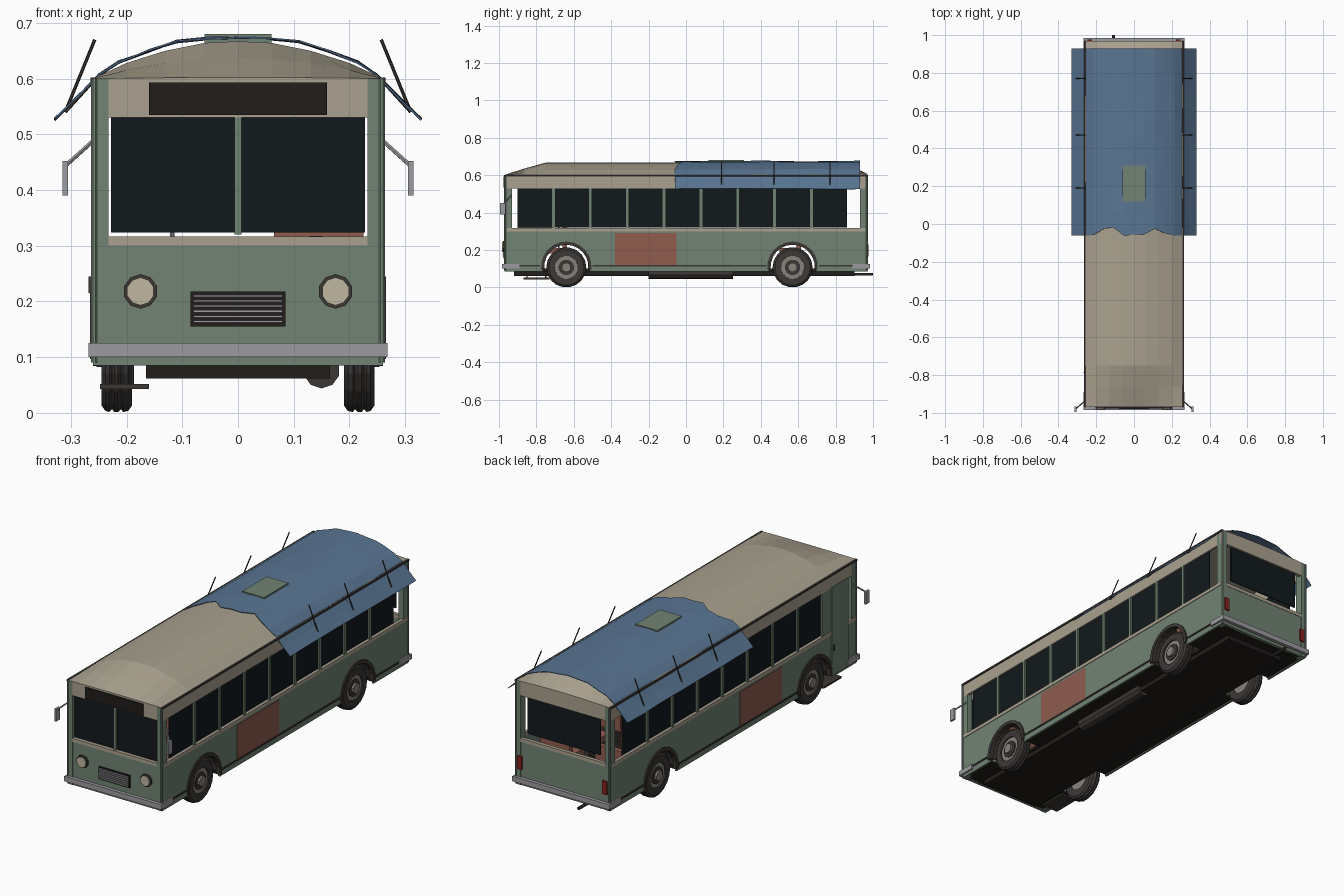
import bpy, bmesh, math, random
from mathutils import Vector

if "Cube" in bpy.data.objects:
    bpy.data.objects.remove(bpy.data.objects["Cube"])
random.seed(4)

def mat(name, r, g, b):
    m = bpy.data.materials.new(name)
    m.diffuse_color = tuple((c / 255) ** 2.2 for c in (r, g, b)) + (1,)
    m.use_nodes = True
    m.node_tree.nodes["Principled BSDF"].inputs["Base Color"].default_value = m.diffuse_color
    return m

GREEN = mat("green_paint", 112, 130, 114)
CREAM = mat("cream_paint", 168, 160, 142)
BLUE = mat("blue_cloth", 90, 117, 146)
GLASS = mat("dark_glass", 25, 31, 34)
DARK = mat("dark_metal", 62, 58, 55)
BLACK = mat("underbody", 38, 35, 33)
TYRE = mat("rubber", 62, 59, 57)
STEEL = mat("steel", 155, 155, 160)
HUB = mat("hub_grey", 135, 130, 122)
RUST = mat("red_primer", 142, 92, 80)
RED = mat("red_lens", 135, 40, 35)
LAMP = mat("lamp_lens", 190, 182, 160)

def make(name, verts, faces, m):
    me = bpy.data.meshes.new(name)
    bm = bmesh.new()
    vs = [bm.verts.new(v) for v in verts]
    for f in faces:
        bm.faces.new([vs[i] for i in f])
    bmesh.ops.recalc_face_normals(bm, faces=bm.faces)
    bm.to_mesh(me)
    bm.free()
    me.materials.append(m)
    o = bpy.data.objects.new(name, me)
    bpy.context.collection.objects.link(o)
    return o

def box(name, x0, x1, y0, y1, z0, z1, m):
    v = [(x, y, z) for x in (x0, x1) for y in (y0, y1) for z in (z0, z1)]
    f = [(0, 1, 3, 2), (4, 6, 7, 5), (0, 4, 5, 1), (2, 3, 7, 6), (0, 2, 6, 4), (1, 5, 7, 3)]
    return make(name, v, f, m)

def side_prism(name, pts, x0, x1, m):
    # extrude a (y, z) outline along x
    n = len(pts)
    v = [(x, y, z) for x in (x0, x1) for y, z in pts]
    f = [tuple(range(n)), tuple(range(n, 2 * n))]
    f += [(i, (i + 1) % n, n + (i + 1) % n, n + i) for i in range(n)]
    return make(name, v, f, m)

def rod(name, a, b, r, m, sides=8):
    a, b = Vector(a), Vector(b)
    q = (b - a).to_track_quat('Z', 'Y')
    ring = [Vector((r * math.cos(t), r * math.sin(t), 0))
            for t in (2 * math.pi * (i + .5) / sides for i in range(sides))]
    v = [p + q @ c for p in (a, b) for c in ring]
    f = [tuple(range(sides)), tuple(range(sides, 2 * sides))]
    f += [(i, (i + 1) % sides, sides + (i + 1) % sides, sides + i) for i in range(sides)]
    return make(name, v, f, m)

def lathe_x(name, prof, cy, cz, sides, m):
    # revolve a closed (x, radius) outline about an axle
    n = len(prof)
    v, f = [], []
    for i in range(sides):
        t = 2 * math.pi * i / sides
        v += [(x, cy + r * math.cos(t), cz + r * math.sin(t)) for x, r in prof]
        for k in range(n):
            j, l = (i + 1) % sides, (k + 1) % n
            f.append((i * n + k, i * n + l, j * n + l, j * n + k))
    return make(name, v, f, m)

def arc(cy, cz, r, a0, a1, n=12):
    return [(cy + r * math.cos(a0 + (a1 - a0) * i / n), cz + r * math.sin(a0 + (a1 - a0) * i / n))
            for i in range(n + 1)]

AXLES = (-.64, .57)

# side walls with wheel cut-outs
outline = [(-.96, .3), (-.96, .085)]
for y in AXLES:
    outline += arc(y, .11, .128, math.pi + .2, -.2)
outline += [(.96, .085), (.96, .3)]
for s in (-1, 1):
    side_prism("side_panel", outline, s * .25, s * .26, GREEN)
    box("window_sill", s * .248, s * .263, -.96, .96, .3, .317, CREAM)
    box("upper_band", s * .248, s * .26, -.96, .96, .53, .6, CREAM)
    box("gutter", s * .255, s * .265, -.97, .97, .593, .602, DARK)
    box("primer_patch", s * .258, s * .262, -.38, -.05, .115, .29, RUST)
    for a, b in ((-.95, -.78), (-.5, .43), (.71, .95)):
        box("rub_rail", s * .258, s * .264, a, b, .112, .12, DARK)
    for i in range(9):
        y = -.9 + .197 * i
        if s > 0 or i > 0:
            box("side_window", s * .247, s * .252, y, y + .186, .32, .53, GLASS)
            if i < 8:
                box("window_pillar", s * .245, s * .26, y + .184, y + .199, .31, .535, GREEN)
    for e in (-1, 1):
        box("corner_post", s * .232, s * .26, e * .93, e * .97, .085, .6, GREEN)
        rod("corner_trim", (s * .258, e * .967, .09), (s * .258, e * .967, .6), .006, GREEN)
        box("bumper_corner", s * .25, s * .268, e * .89, e * .985, .1, .125, STEEL)
        box("tail_lamp" if e > 0 else "front_lamp_bezel", s * .222, s * .247,
            e * .965, e * .977, .165, .23, RED) if e > 0 else None

# end walls and bumpers
for e in (-1, 1):
    box("end_panel", -.235, .235, e * .955, e * .968, .085, .3, GREEN)
    box("end_sill", -.232, .232, e * .952, e * .97, .3, .317, CREAM)
    box("end_header", -.232, .232, e * .952, e * .97, .53, .6, CREAM)
    box("bumper", -.267, .267, e * .965, e * .985, .1, .125, STEEL)
for s in (-1, 1):
    box("windshield", s * .006, s * .228, -.962, -.957, .324, .53, GLASS)
box("windshield_post", -.006, .006, -.97, -.953, .32, .53, GREEN)
box("rear_window", -.2, .2, .955, .96, .345, .53, GLASS)
box("destination_sign", -.16, .16, -.976, -.965, .535, .593, BLACK)

# grille and headlamps
box("grille", -.085, .085, -.975, -.96, .155, .218, BLACK)
for i in range(6):
    z = .162 + .0092 * i
    box("grille_slat", -.08, .08, -.98, -.972, z, z + .004, STEEL)
for s in (-1, 1):
    rod("headlamp_rim", (s * .175, -.962, .218), (s * .175, -.978, .218), .031, DARK, 10)
    rod("headlamp", (s * .175, -.97, .218), (s * .175, -.983, .218), .025, LAMP, 10)

# entry door, filler panel and step
box("door", -.264, -.248, -.9, -.77, .095, .535, GREEN)
box("door_side_panel", -.26, -.248, -.77, -.7, .3, .535, GREEN)
box("door_handle", -.268, -.262, -.79, -.783, .215, .245, DARK)
box("entry_step", -.248, -.16, -.87, -.73, .043, .052, DARK)
for y in (-.85, -.75):
    rod("step_bracket", (-.19, y, .05), (-.19, y, .09), .004, DARK)

# crowned roof sloping down at both ends
half = [(.26, 0), (.2, .028), (.13, .05), (.06, .064), (0, .067)]
prof = half + [(-x, z) for x, z in half[-2::-1]]
n = len(prof)
stations = ((-.97, .03), (-.86, .55), (-.75, 1), (.75, 1), (.88, .75), (.97, .1))
verts = [(x, y, .6 + z * k) for y, k in stations for x, z in prof]
faces = [(r * n + c, r * n + c + 1, r * n + n + c + 1, r * n + n + c)
         for r in range(len(stations) - 1) for c in range(n - 1)]
faces += [tuple(range(n)), tuple(range(len(verts) - n, len(verts)))]
faces += [(r * n, r * n + n, r * n + 2 * n - 1, r * n + n - 1) for r in range(len(stations) - 1)]
make("roof", verts, faces, CREAM)
box("roof_hatch", -.06, .06, .12, .31, .664, .68, GREEN)

# cloth awning draped over the rear roof, ragged front hem
half = [(.33, .527), (.29, .566), (.25, .607), (.215, .63), (.16, .65), (.11, .667), (.05, .673), (0, .675)]
prof = half + [(-x, z) for x, z in half[-2::-1]]
n = len(prof)
rows = 9
verts = []
for r in range(rows):
    for c, (x, z) in enumerate(prof):
        ragged = random.uniform(-.01, .045) if r == 0 and 2 < c < n - 3 else 0
        verts.append((x, -.06 + .99 * r / (rows - 1) + ragged, z + random.uniform(-.001, .003)))
faces = [(r * n + c, r * n + c + 1, r * n + n + c + 1, r * n + n + c)
         for r in range(rows - 1) for c in range(n - 1)]
awning = make("awning_cloth", verts, faces, BLUE)
sol = awning.modifiers.new("thickness", 'SOLIDIFY')
sol.thickness = .003
for s in (-1, 1):
    for y in (.19, .47, .77):
        rod("awning_pole", (s * .31, y, .54), (s * .257, y, .67), .003, DARK, 6)
        rod("pole_stay", (s * .26, y, .595), (s * .31, y, .54), .003, DARK, 6)

# mirrors
for s in (-1, 1):
    rod("mirror_arm", (s * .258, -.935, .49), (s * .308, -.978, .445), .004, STEEL, 6)
    box("mirror", s * .305, s * .315, -.995, -.965, .39, .452, STEEL)

# wheels, hubs and fenders
for y in AXLES:
    rod("axle", (-.2, y, .11), (.2, y, .11), .015, BLACK)
    for s in (-1, 1):
        tread = [(.19, .06), (.19, .095), (.197, .105), (.206, .107), (.21, .102), (.215, .107),
                 (.222, .107), (.226, .102), (.231, .107), (.238, .105), (.245, .095), (.245, .062)]
        lathe_x("tyre", [(s * x, r) for x, r in tread], y, .107, 18, TYRE)
        rod("wheel_disc", (s * .195, y, .107), (s * .238, y, .107), .064, HUB, 18)
        rod("hub_ring", (s * .235, y, .107), (s * .243, y, .107), .042, DARK, 12)
        rod("hub_cap", (s * .235, y, .107), (s * .254, y, .107), .025, HUB, 10)
        lip = arc(y, .11, .135, -.1, math.pi + .1) + arc(y, .11, .118, math.pi + .1, -.1)
        side_prism("fender_lip", lip, s * .245, s * .266, DARK)
        well = arc(y, .11, .13, 0, math.pi) + arc(y, .11, .125, math.pi, 0)
        side_prism("wheel_well", well, s * .17, s * .25, DARK)

# floor, frame, exhaust
box("floor", -.175, .175, -.955, .955, .085, .1, BLACK)
for s in (-1, 1):
    for a, b in ((-.955, -.77), (-.51, .44), (.7, .955)):
        box("floor_edge", s * .175, s * .25, a, b, .09, .1, BLACK)
box("chassis_frame", -.165, .165, -.92, .9, .062, .086, BLACK)
rod("muffler", (.15, -.2, .077), (.15, .25, .077), .033, DARK, 10)
rod("tail_pipe", (-.108, .5, .07), (-.108, 1, .07), .008, DARK)

# interior seats, wheel and grab pole
for s in (-1, 1):
    for i in range(7):
        y = -.5 + .2 * i
        box("seat_cushion", s * .07, s * .23, y, y + .1, .18, .21, RUST)
        box("seat_back", s * .07, s * .23, y + .09, y + .115, .18, .31, RUST)
        box("seat_base", s * .12, s * .2, y + .02, y + .09, .1, .18, DARK)
box("driver_cushion", .08, .2, -.77, -.66, .18, .21, RUST)
box("driver_back", .065, .225, -.66, -.635, .1, .33, RUST)
rod("steering_column", (.14, -.93, .2), (.14, -.85, .29), .006, BLACK)
rod("steering_wheel", (.14, -.85, .29), (.14, -.846, .296), .04, BLACK, 12)
rod("grab_pole", (-.118, -.68, .1), (-.118, -.68, .6), .004, STEEL)
